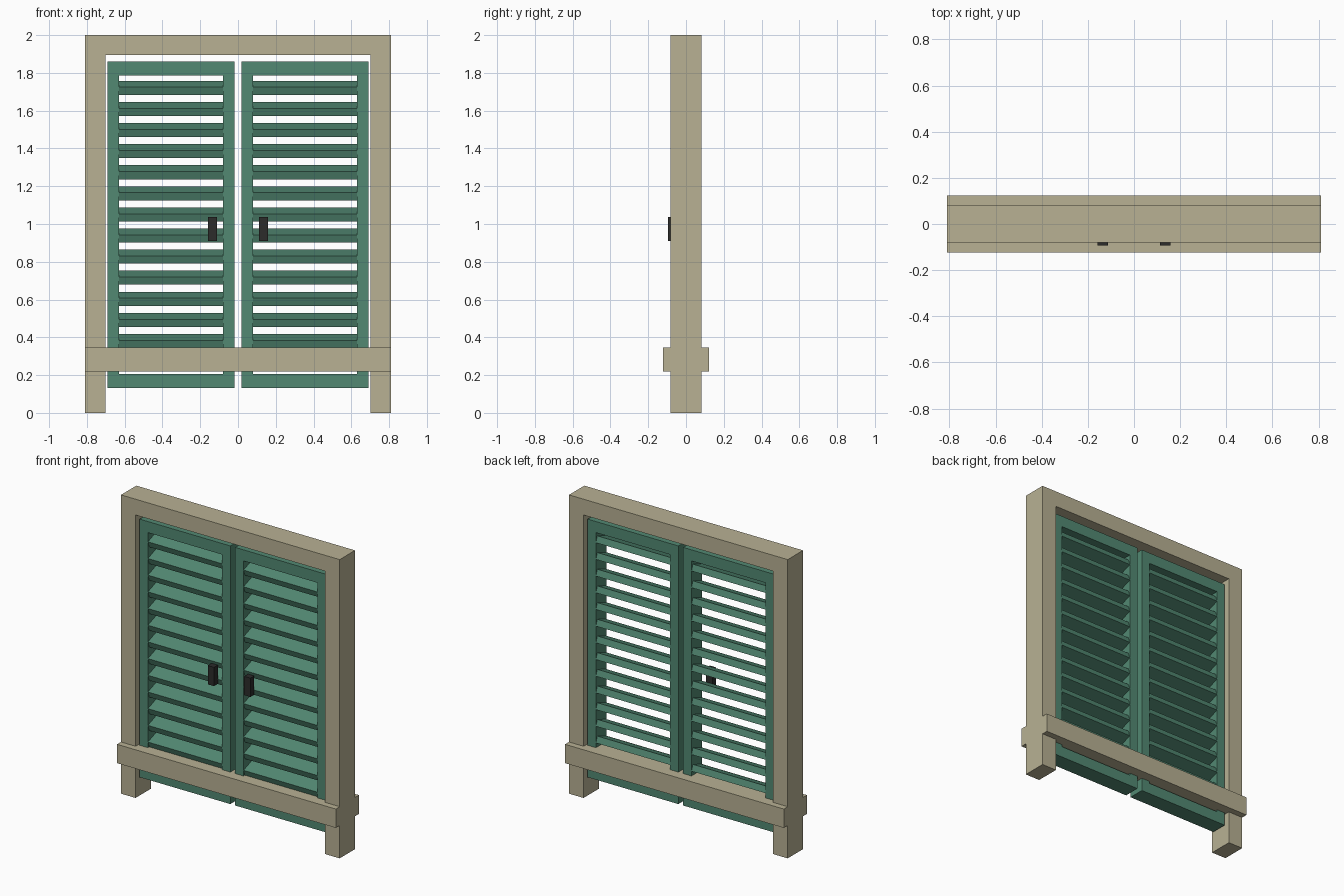
import bpy, bmesh, math

if "Cube" in bpy.data.objects:
    bpy.data.objects.remove(bpy.data.objects["Cube"])


def material(name, rgb):
    m = bpy.data.materials.new(name)
    m.diffuse_color = (*rgb, 1.0)
    m.use_nodes = True
    m.node_tree.nodes["Principled BSDF"].inputs["Base Color"].default_value = m.diffuse_color
    return m


TAN = material("weathered_tan", (0.48, 0.44, 0.295))
GREEN = material("shutter_green", (0.085, 0.25, 0.17))
BLACK = material("dark_iron", (0.025, 0.025, 0.024))


def box(name, centre, size, mat, tilt=0.0):
    """Flat-faced box, optionally tilted around x."""
    bm = bmesh.new()
    bmesh.ops.create_cube(bm, size=1.0)
    bmesh.ops.scale(bm, vec=size, verts=bm.verts)
    me = bpy.data.meshes.new(name)
    bm.to_mesh(me)
    bm.free()
    me.materials.append(mat)
    ob = bpy.data.objects.new(name, me)
    ob.location = centre
    ob.rotation_euler.x = tilt
    bpy.context.collection.objects.link(ob)
    return ob


def ring_frame(name, x0, x1, z0, z1, stile, rail, half_depth, mat):
    """Rectangular frame with an open middle, made as one closed mesh."""
    outer = [(x0, z0), (x1, z0), (x1, z1), (x0, z1)]
    inner = [(x0 + stile, z0 + rail), (x1 - stile, z0 + rail),
             (x1 - stile, z1 - rail), (x0 + stile, z1 - rail)]
    bm = bmesh.new()
    loops = [[bm.verts.new((x, y, z)) for x, z in pts]
             for pts, y in ((outer, -half_depth), (inner, -half_depth),
                            (inner, half_depth), (outer, half_depth))]
    for k in range(4):
        a, b = loops[k], loops[(k + 1) % 4]
        for i in range(4):
            j = (i + 1) % 4
            bm.faces.new((a[i], a[j], b[j], b[i]))
    bmesh.ops.recalc_face_normals(bm, faces=bm.faces)
    me = bpy.data.meshes.new(name)
    bm.to_mesh(me)
    bm.free()
    me.materials.append(mat)
    ob = bpy.data.objects.new(name, me)
    bpy.context.collection.objects.link(ob)
    return ob


# Outer window surround
box("top_beam", (0, 0, 1.947), (1.404, 0.162, 0.106), TAN)
box("sill", (0, 0, 0.283), (1.62, 0.245, 0.126), TAN)

# Slats: front edge low, evenly spaced down the opening
SLATS, PITCH, TOP = 14, 0.1117, 1.721
TILT = math.radians(20)

for side, label in ((-1, "left"), (1, "right")):
    box(f"{label}_post", (side * 0.756, 0, 1.0), (0.108, 0.162, 2.0), TAN)

    # Shutter leaf
    x0, x1 = sorted((side * 0.018, side * 0.69))
    ring_frame(f"{label}_shutter_frame", x0, x1, 0.132, 1.86, 0.061, 0.074, 0.055, GREEN)
    for i in range(SLATS):
        box(f"{label}_slat_{i + 1}", (side * 0.354, 0, TOP - i * PITCH),
            (0.552, 0.1, 0.043), GREEN, TILT)

    # Pull handle
    box(f"{label}_handle", (side * 0.135, -0.074, 0.974), (0.046, 0.04, 0.126), BLACK)
